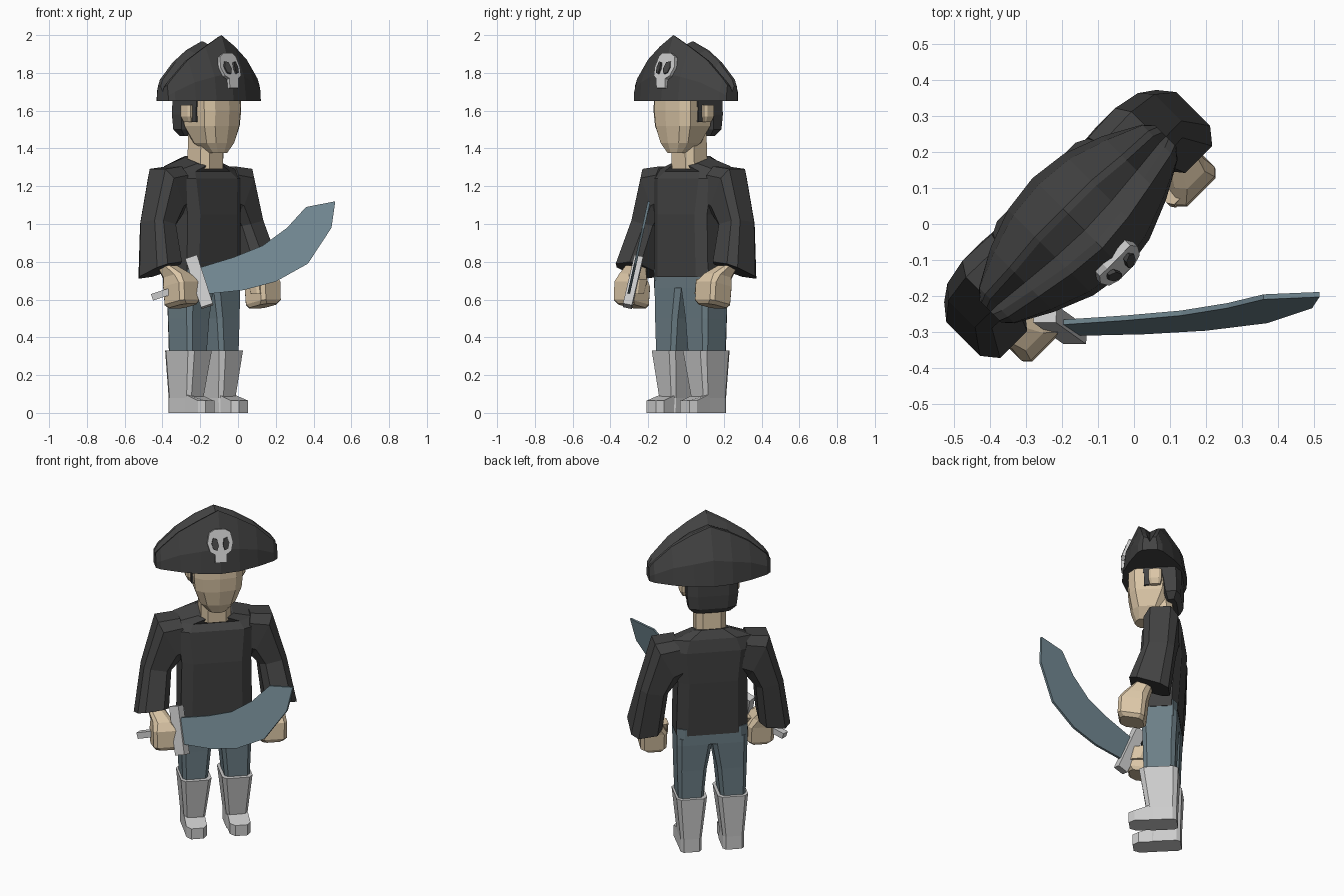
import bpy, bmesh
from mathutils import Vector

if "Cube" in bpy.data.objects:
    bpy.data.objects.remove(bpy.data.objects["Cube"])

R = 0.7071
CX = -0.155
DARK, SKIN = (0.055, 0.055, 0.055), (0.70, 0.56, 0.38)
PANTS, BLADE = (0.15, 0.21, 0.24), (0.17, 0.25, 0.29)
mats = {}


def W(s, f, z):
    """Figure space (s = its left, f = its forward) to world; it faces +x -y."""
    return Vector((CX + R * (s + f), R * (s - f), z))


def finish(name, bm, color=None):
    bmesh.ops.recalc_face_normals(bm, faces=bm.faces)
    me = bpy.data.meshes.new(name)
    bm.to_mesh(me)
    bm.free()
    ob = bpy.data.objects.new(name, me)
    bpy.context.collection.objects.link(ob)
    if color:
        if color not in mats:
            mats[color] = bpy.data.materials.new("mat_%d" % len(mats))
            mats[color].diffuse_color = (*color, 1)
        me.materials.append(mats[color])
    return ob


def loft(name, lofts, color=None):
    """Each loft is a list of equal-length rings of world points, capped at both ends."""
    bm = bmesh.new()
    for rings in lofts:
        vs = [[bm.verts.new(p) for p in ring] for ring in rings]
        n = len(vs[0])
        for a, b in zip(vs, vs[1:]):
            for i in range(n):
                j = (i + 1) % n
                bm.faces.new((a[i], a[j], b[j], b[i]))
        bm.faces.new(vs[0][::-1])
        bm.faces.new(vs[-1])
    return finish(name, bm, color)


def ring(z, s0, s1, f0, f1, c=0.6, side=1, tilt=0, lean=0):
    """Chamfered rectangle at height z; tilt/lean raise z along f/s."""
    cs, cf, hs, hf = (s0 + s1) / 2, (f0 + f1) / 2, (s1 - s0) / 2, (f1 - f0) / 2
    uv = [(1, -c), (1, c), (c, 1), (-c, 1), (-1, c), (-1, -c), (-c, -1), (c, -1)]
    return [W(side * (cs + u * hs), cf + v * hf, z + tilt * v * hf + lean * u * hs)
            for u, v in uv]


def stack(rows, **k):
    return [ring(*r, **k) for r in rows]


def box(s0, s1, f0, f1, z0, z1, side=1):
    return [[W(side * s, f, z) for s, f in ((s0, f0), (s1, f0), (s1, f1), (s0, f1))]
            for z in (z0, z1)]


def plate(name, outline, front, back, color=None):
    """Flat plate from an outline, with functions giving its two faces."""
    return loft(name, [[[front(*p) for p in outline], [back(*p) for p in outline]]], color)


# Torso and neck
loft("shirt_body", [stack([(0.72, -.203, .203, -.14, .07), (1.05, -.197, .197, -.16, .075),
                           (1.24, -.22, .22, -.165, .06)], c=.7)
                    + [ring(1.295, -.22, .22, -.15, .03, tilt=-.2),
                       ring(1.335, -.1, .1, -.12, .045, tilt=-.3)]], DARK)
loft("neck", [stack([(1.29, -.085, .085, -.11, .055), (1.48, -.085, .085, -.10, .06)])], SKIN)

# Head with faceted jaw and a central face ridge
def head_ring(z, w, fb, ff):
    m = ff - .05 if w > .06 else ff - .03
    return [W(a, f, z) for a, f in ((0, ff), (w * .68, ff - .012), (w, m), (w, fb + .05),
            (w * .6, fb), (-w * .6, fb), (-w, fb + .05), (-w, m), (-w * .68, ff - .012))]
loft("head", [[head_ring(1.375, .05, .0, .115), head_ring(1.43, .1, -.06, .135),
               head_ring(1.52, .132, -.1, .15), head_ring(1.6, .138, -.11, .155),
               head_ring(1.7, .138, -.11, .15)]], SKIN)
loft("hair", [stack([(1.465, -.1, .1, -.125, -.07), (1.5, -.135, .135, -.15, -.05),
                     (1.58, -.145, .145, -.155, -.035), (1.69, -.145, .145, -.155, .0)])]
     + [box(.12, .145, -.06, .055, 1.62, 1.69, sd) for sd in (1, -1)]
     + [box(.12, .145, .02, .05, 1.54, 1.63, sd) for sd in (1, -1)], DARK)
loft("ears", [stack([(1.54, .12, .155, -.04, .015), (1.57, .12, .17, -.05, .025),
                     (1.63, .12, .17, -.05, .025)], side=sd) for sd in (1, -1)], SKIN)

# Hat: two upturned flaps with a crease between, swept across the width
hat_rows = [(0, .187, .172, 1.80, .095, 2.0, .025, 1.94, -.06, 1.97, -.155, -.18),
            (.11, .170, .155, 1.78, .085, 1.94, .02, 1.90, -.06, 1.925, -.145, -.166),
            (.22, .125, .115, 1.75, .065, 1.87, .01, 1.82, -.05, 1.86, -.11, -.125),
            (.32, .07, .068, 1.70, .045, 1.77, .0, 1.73, -.045, 1.77, -.068, -.07),
            (.345, .042, .042, 1.68, .035, 1.735, .0, 1.70, -.035, 1.735, -.042, -.042)]
def hat_ring(r, sd):
    s, b, m, zm, t, zt, v, zv, k, zk, n, e = r
    return [W(sd * s, f, z) for f, z in ((b, 1.65), (m, zm), (t, zt), (t - .025, zt - .01),
            (v, zv), (k + .02, zk - .005), (k, zk - .005), (n, zm), (e, 1.65))]
loft("hat", [[hat_ring(r, -1) for r in hat_rows[:0:-1]] + [hat_ring(r, 1) for r in hat_rows]], DARK)

# Skull badge on the hat front
half = [(.032, 1.715), (.034, 1.765), (.06, 1.78), (.073, 1.825), (.06, 1.88), (.03, 1.9)]
skull = half + [(-s, z) for s, z in half[::-1]]
slope = lambda z: .18 - .38 * max(0, z - 1.78)
def on_hat(d):
    return lambda s, z: W(s, slope(z) + d - .3 * abs(s), z + d * .3)
plate("skull_badge", skull, on_hat(.02), on_hat(-.02))
eye = [(.012, 1.815), (.022, 1.79), (.042, 1.795), (.05, 1.825), (.04, 1.855), (.02, 1.85)]
for sd in (1, -1):
    plate("skull_eye", [(sd * s, z) for s, z in eye], on_hat(.022), on_hat(.01), DARK)

# Arms and hands, mirrored
for sd, tag in ((1, "left"), (-1, "right")):
    sleeve = [ring(1.19, .15, .2, -.15, .035, side=sd, lean=4.6),
              ring(1.17, .2, .325, -.155, .04, side=sd, lean=1.95),
              ring(1.0, .25, .405, -.14, .035, side=sd, lean=.2, tilt=.1),
              ring(.755, .275, .452, -.11, .11, side=sd, tilt=.36, lean=-.1)]
    loft(tag + "_sleeve", [sleeve], DARK)
    hand = [ring(.78, .30, .39, -.02, .08, side=sd),
            ring(.725, .26, .375, .01, .145, side=sd, tilt=.2),
            ring(.68, .23, .38, .02, .175, c=.75, side=sd, tilt=.2),
            ring(.585, .23, .378, .03, .18, c=.75, side=sd, tilt=.2),
            ring(.565, .24, .36, .04, .17, side=sd, tilt=.2)]
    thumb = stack([(.63, .215, .26, .09, .16), (.71, .215, .27, .06, .15)], side=sd)
    loft(tag + "_hand", [hand, thumb], SKIN)

# Trousers
loft("trousers",
     [stack([(.3, .05, .19, -.125, .05), (.5, .03, .197, -.13, .055),
             (.66, .0, .2, -.138, .06), (.70, .0, .2, -.138, .06)], c=.75, side=sd)
      for sd in (1, -1)]
     + [stack([(.66, -.2, .2, -.138, .06), (.76, -.2, .2, -.138, .06)], c=.8)], PANTS)

# Boots: flared shaft plus toe block
for sd, tag in ((1, "left"), (-1, "right")):
    shaft = stack([(0, .06, .18, -.135, .04), (.08, .06, .18, -.135, .035),
                   (.33, .03, .203, -.145, .075)], c=.75, side=sd)
    toe = [[W(sd * s, f, z) for s, f in ((.065, .0), (.18, .0), (.182, .1), (.16, .135),
                                        (.09, .135), (.065, .1))] for z in (0, .065)]
    for p in toe[1][:2]:
        p.z = .1
    loft(tag + "_boot", [shaft, toe])

# Cutlass: curved blade leaning back as it rises
edge = [(-.2, .77), (-.02, .825), (.13, .885), (.26, .98), (.36, 1.09), (.515, 1.12),
        (.495, .98), (.37, .79), (.2, .695), (.03, .65), (-.16, .63)]
def at_y(d):
    return lambda x, z: Vector((x, -.275 + .22 * (z - .76) + d, z))
plate("sword_blade", edge, at_y(-.007), at_y(.007), BLADE)


def bar(name, a, b, w, h, n):
    """Square-section bar from a to b; n is its width direction."""
    a, b, n = Vector(a), Vector(b), Vector(n).normalized()
    m = (b - a).cross(n).normalized()
    sec = [(1, 1), (-1, 1), (-1, -1), (1, -1)]
    return loft(name, [[[p + n * w * u + m * h * v for u, v in sec] for p in (a, b)]])


bar("sword_guard", (-.247, -.25, .822), (-.163, -.31, .565), .033, .024, (.95, 0, .31))
bar("sword_grip", (-.455, -.315, .612), (-.2, -.28, .695), .02, .018, (0, 1, 0))

for m in bpy.data.materials:
    if m.users and not m.is_grease_pencil:
        m.use_nodes = True
        m.node_tree.nodes["Principled BSDF"].inputs["Base Color"].default_value = m.diffuse_color
